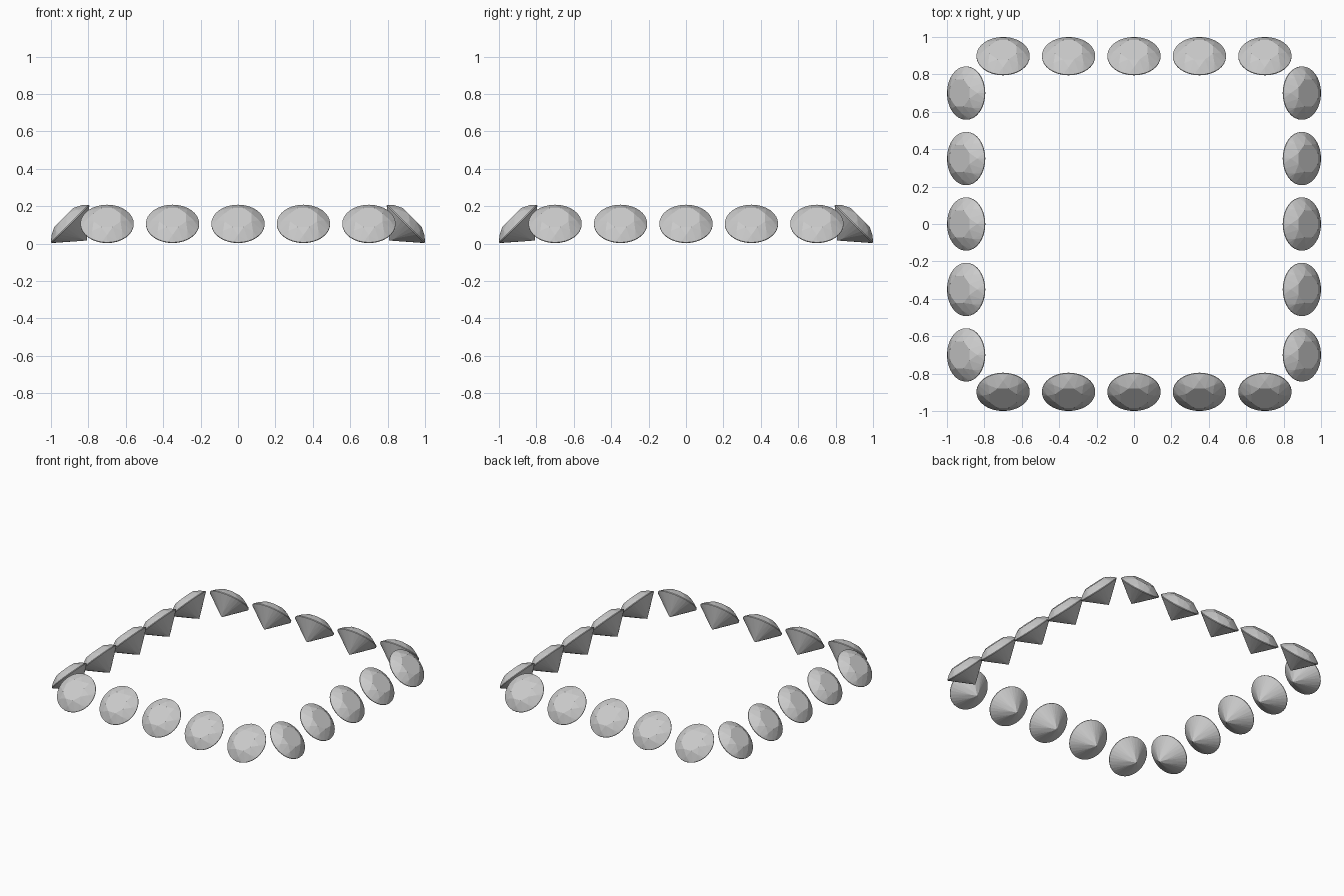
import bpy, bmesh
from math import pi, sin, cos, radians
from mathutils import Matrix

if "Cube" in bpy.data.objects:
    bpy.data.objects.remove(bpy.data.objects["Cube"])

R = 0.1425           # girdle radius
T = 0.0025           # half girdle thickness
CROWN = 0.046
PAVILION = 0.123


def ring(radius, z, count, turn=0.0):
    return [(radius * cos(2 * pi * i / count + turn),
             radius * sin(2 * pi * i / count + turn), z) for i in range(count)]


def brilliant_mesh():
    # Convex round brilliant: table, kite corners, girdle, pavilion facets, culet
    pts = ring(0.55 * R, T + CROWN, 8, pi / 8)
    pts += ring(0.79 * R, T + CROWN * 0.56, 8)
    pts += ring(R, T, 32) + ring(R, -T, 32)
    pts += ring(0.24 * R, -T - PAVILION * 0.78, 8, pi / 8)
    pts.append((0, 0, -T - PAVILION))
    bm = bmesh.new()
    for p in pts:
        bm.verts.new(p)
    res = bmesh.ops.convex_hull(bm, input=bm.verts[:])
    loose = [v for v in bm.verts if not v.link_faces]
    bmesh.ops.delete(bm, geom=loose, context='VERTS')
    bmesh.ops.dissolve_limit(bm, angle_limit=radians(0.5),
                             verts=bm.verts[:], edges=bm.edges[:])
    bmesh.ops.recalc_face_normals(bm, faces=bm.faces[:])
    mesh = bpy.data.meshes.new("brilliant_gem")
    bm.to_mesh(mesh)
    bm.free()
    return mesh


gem = brilliant_mesh()
reach = (R + T) * cos(pi / 4)

# Four rows of five gems, each tilted so its table faces outward and up
for s, side in enumerate(("front", "right", "back", "left")):
    for i in range(5):
        ob = bpy.data.objects.new(f"{side}_gem_{i + 1}", gem)
        bpy.context.collection.objects.link(ob)
        ob.matrix_world = (Matrix.Rotation(s * pi / 2, 4, 'Z')
                           @ Matrix.Translation(((i - 2) * 0.35, reach - 1, reach + 0.003))
                           @ Matrix.Rotation(pi / 4, 4, 'X'))
